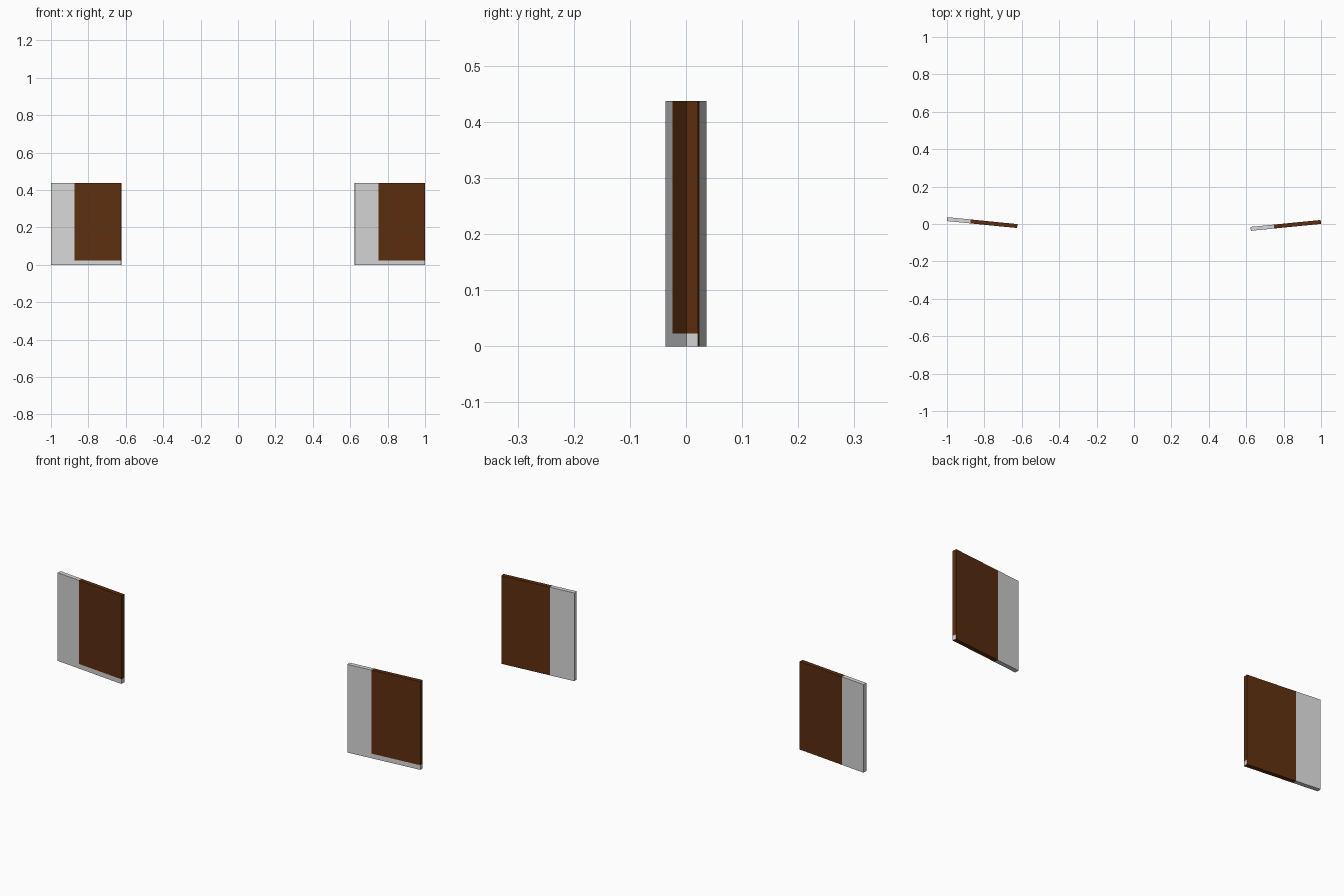
import bpy, bmesh, math
from mathutils import Matrix, Vector

if "Cube" in bpy.data.objects:
    bpy.data.objects.remove(bpy.data.objects["Cube"])

LENGTH, THICK, HEIGHT = 0.377, 0.021, 0.437
SPLIT_X = -LENGTH / 6      # pale third ends here
STRIP_Z = 0.023            # pale strip along the foot
TILT = math.radians(5.65)


def material(name, colour):
    m = bpy.data.materials.new(name)
    m.diffuse_color = (*colour, 1)
    m.use_nodes = True
    m.node_tree.nodes["Principled BSDF"].inputs["Base Color"].default_value = m.diffuse_color
    return m


brown = material("dark_brown", (0.107, 0.027, 0.005))
pale = material("pale_grey", (0.68, 0.68, 0.68))


def panel(name, x, y, angle):
    bm = bmesh.new()
    bmesh.ops.create_cube(bm, size=1)
    bmesh.ops.scale(bm, vec=(LENGTH, THICK, HEIGHT), verts=bm.verts)
    bmesh.ops.translate(bm, vec=(0, 0, HEIGHT / 2), verts=bm.verts)
    # cut the colour borders into the board
    for co, no in (((SPLIT_X, 0, 0), (1, 0, 0)), ((0, 0, STRIP_Z), (0, 0, 1))):
        bmesh.ops.bisect_plane(bm, geom=bm.verts[:] + bm.edges[:] + bm.faces[:],
                               plane_co=co, plane_no=no)
    bm.normal_update()
    # pale third, plus foot strip on the front and the right end
    for f in bm.faces:
        c, n = f.calc_center_median(), f.normal
        foot = c.z < STRIP_Z and (n.y < -0.5 or n.x > 0.5)
        f.material_index = 1 if c.x < SPLIT_X or foot else 0
    mesh = bpy.data.meshes.new(name)
    bm.to_mesh(mesh)
    bm.free()
    mesh.materials.append(brown)
    mesh.materials.append(pale)
    ob = bpy.data.objects.new(name, mesh)
    ob.location = (x, y, 0)
    ob.rotation_euler.z = angle
    bpy.context.collection.objects.link(ob)


# two freestanding boards, toed in opposite directions
panel("left_panel", -0.8115, 0.0075, -TILT)
panel("right_panel", 0.8115, -0.0075, TILT)
